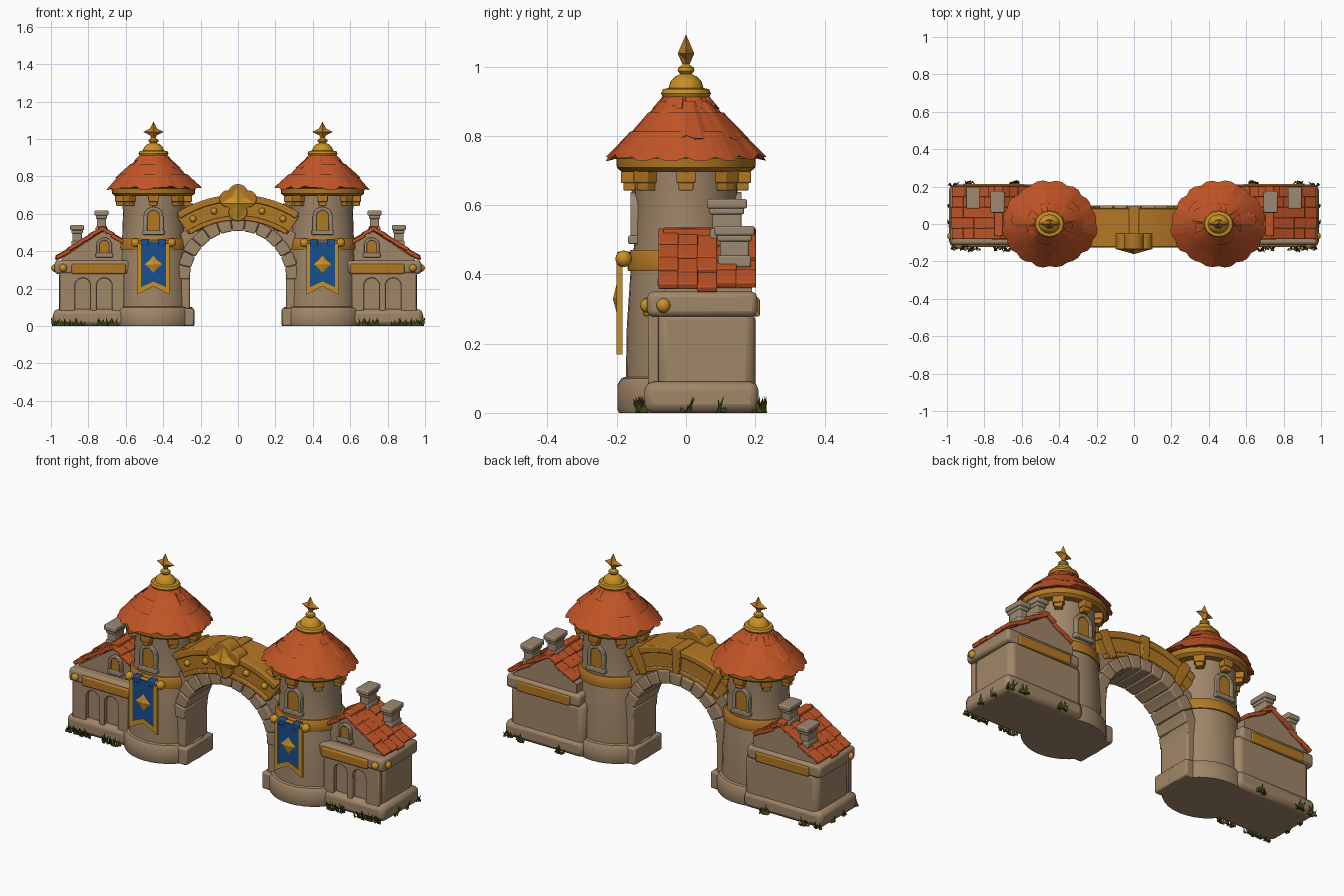
import bpy, bmesh, math, random
from mathutils import Matrix, Vector

random.seed(4)
cube = bpy.data.objects.get("Cube")
if cube:
    bpy.data.objects.remove(cube)


def material(name, rgb):
    m = bpy.data.materials.new(name)
    m.use_nodes = True
    m.diffuse_color = (*rgb, 1)
    m.node_tree.nodes["Principled BSDF"].inputs["Base Color"].default_value = (*rgb, 1)
    return m


STONE = material("warm_stone", (0.35, 0.238, 0.138))
TRIM = material("grey_stone", (0.335, 0.255, 0.17))
ROOF = material("clay_tile", (0.54, 0.09, 0.02))
WOOD = material("golden_wood", (0.45, 0.185, 0.018))
GOLD = material("bright_gold", (0.58, 0.28, 0.018))
BLUE = material("banner_blue", (0.01, 0.078, 0.27))
GRASS = material("dark_grass", (0.055, 0.075, 0.006))
TX, SY = 0.452, 0.9      # tower centre and depth ratio


def finish(name, bm, mat, pair=True, bevel=0.0, smooth=True):
    """Write the mesh to an object, mirrored to both sides when paired."""
    bmesh.ops.recalc_face_normals(bm, faces=bm.faces)
    for f in bm.faces:
        f.smooth = smooth
    for e in bm.edges:
        e.smooth = len(e.link_faces) == 2 and e.calc_face_angle() < math.radians(35)
    for prefix in (["left_", "right_"] if pair else [""]):
        if prefix == "right_":
            bmesh.ops.scale(bm, vec=(-1, 1, 1), verts=bm.verts)
            bmesh.ops.reverse_faces(bm, faces=bm.faces)
        me = bpy.data.meshes.new(prefix + name)
        bm.to_mesh(me)
        me.materials.append(mat)
        ob = bpy.data.objects.new(prefix + name, me)
        bpy.context.collection.objects.link(ob)
        if bevel:
            b = ob.modifiers.new("soft_edges", "BEVEL")
            b.width, b.segments, b.limit_method = bevel, 2, "ANGLE"
    bm.free()


def add_box(bm, x, y, z, turn=Matrix()):
    """Box from (low, high) ranges, turned about its centre."""
    c = Vector([(a + b) / 2 for a, b in (x, y, z)])
    size = [b - a for a, b in (x, y, z)]
    bmesh.ops.create_cube(bm, size=1, matrix=Matrix.Translation(c) @ turn @ Matrix.Diagonal((*size, 1)))


def box(name, mat, x, y, z, bevel=0.01):
    bm = bmesh.new()
    add_box(bm, x, y, z)
    finish(name, bm, mat, True, bevel)


def add_prism(bm, outline, y0, y1):
    rings = [[bm.verts.new((x, y, z)) for x, z in outline] for y in (y0, y1)]
    n = len(outline)
    for r in rings:
        bm.faces.new(r)
    for i in range(n):
        j = (i + 1) % n
        bm.faces.new((rings[0][i], rings[0][j], rings[1][j], rings[1][i]))


def prism(name, mat, outline, y0, y1, bevel=0.0, pair=True):
    bm = bmesh.new()
    add_prism(bm, outline, y0, y1)
    finish(name, bm, mat, pair, bevel)


def lathe(name, mat, profile, segs=32):
    """Turned tower part around the tower axis."""
    bm = bmesh.new()
    vs = [bm.verts.new((r, 0, z)) for r, z in profile]
    es = [bm.edges.new(p) for p in zip(vs, vs[1:])]
    bmesh.ops.spin(bm, geom=vs + es, axis=(0, 0, 1), cent=(0, 0, 0), steps=segs,
                   angle=math.tau, use_duplicate=False)
    bmesh.ops.remove_doubles(bm, verts=bm.verts, dist=0.0005)
    bmesh.ops.transform(bm, matrix=Matrix.Translation((TX, 0, 0)) @ Matrix.Diagonal((1, SY, 1, 1)), verts=bm.verts)
    finish(name, bm, mat)


def arc(r, cz, a0, a1, n=24, cx=0):
    return [(cx + r * math.cos(math.radians(a0 + (a1 - a0) * i / n)),
             cz + r * math.sin(math.radians(a0 + (a1 - a0) * i / n))) for i in range(n + 1)]


def band(r0, r1, cz, a0, a1, n=24):
    return arc(r1, cz, a0, a1, n) + arc(r0, cz, a1, a0, n)


def arch(cx, z0, hw, spring):
    return [(cx - hw, z0)] + arc(hw, spring, 180, 0, 10, cx) + [(cx + hw, z0)]


def star(name, mat, c, big, small, depth, pair=True):
    bm = bmesh.new()
    rim = []
    for i in range(8):
        r, a = (small if i % 2 else big), i * math.pi / 4
        rim.append(bm.verts.new((c[0] + r * math.cos(a), c[1], c[2] + r * math.sin(a))))
    for d in (-depth, depth):
        tip = bm.verts.new((c[0], c[1] + d, c[2]))
        for i in range(8):
            bm.faces.new((rim[i], rim[(i + 1) % 8], tip))
    finish(name, bm, mat, pair, smooth=False)


def studs(name, mat, points, r):
    bm = bmesh.new()
    for p in points:
        bmesh.ops.create_uvsphere(bm, u_segments=12, v_segments=8, radius=r, matrix=Matrix.Translation(p))
    finish(name, bm, mat)


def window(name, cx, z0, hw, spring, y, side):
    outer, inner = arch(cx, z0, hw, spring), arch(cx, z0, hw * 0.62, spring)
    prism(name + "_frame", TRIM, outer + inner[::-1], y + side * 0.014, y - side * 0.03, 0.004)
    prism(name + "_pane", WOOD, inner, y + side * 0.006, y - side * 0.03)
    box(name + "_sill", TRIM, (cx - hw * 1.1, cx + hw * 1.1), (y - 0.02, y + 0.02), (z0 - 0.012, z0 + 0.012), 0.004)


# Round towers
lathe("tower_wall", STONE, [(0, 0), (0.215, 0), (0.22, 0.01), (0.22, 0.082), (0.207, 0.1), (0.193, 0.104),
                            (0.19, 0.25), (0.178, 0.41), (0.167, 0.48), (0.163, 0.6), (0.168, 0.71), (0, 0.71)])
lathe("tower_band", WOOD, [(0.16, 0.41), (0.186, 0.41), (0.188, 0.42), (0.184, 0.462), (0.178, 0.47), (0.15, 0.47)])
lathe("roof_ring", WOOD, [(0.15, 0.695), (0.205, 0.695), (0.222, 0.708), (0.224, 0.735), (0.15, 0.745)])
window("tower_window", TX, 0.50, 0.053, 0.585, -0.147, -1)
window("tower_rear_window", TX, 0.50, 0.053, 0.585, 0.147, 1)

# Brackets under the tower roofs
bm = bmesh.new()
for k in range(8):
    a = k * math.tau / 8
    p = Vector((TX + 0.178 * math.cos(a), 0.178 * SY * math.sin(a), 0.672))
    for w, dz in ((0.056, 0.012), (0.042, -0.01)):
        add_box(bm, (p.x - w / 2, p.x + w / 2), (p.y - w / 2, p.y + w / 2),
                (p.z + dz - 0.02, p.z + dz + 0.02), Matrix.Rotation(a, 4, "Z"))
finish("roof_brackets", bm, WOOD, bevel=0.004)

# Scalloped tile courses of the conical roofs
bm = bmesh.new()
for r0, z0, r1, z1 in ((0.256, 0.735, 0.18, 0.812), (0.2, 0.787, 0.122, 0.867),
                       (0.145, 0.838, 0.085, 0.9), (0.104, 0.88, 0.06, 0.93)):
    n = 48
    rings = [[], [], []]
    for i in range(n):
        if i % 3 == 0:
            dr, dz = random.uniform(-0.008, 0.006), random.uniform(-0.009, 0.007)
        scallop = 0.0 if i % 3 else -0.01
        a = i * math.tau / n
        for ring, r, z in zip(rings, (r1, r0 + dr + scallop, r0 - 0.035), (z1, z0 + dz - scallop, z0 + 0.004)):
            ring.append(bm.verts.new((TX + r * math.cos(a), SY * r * math.sin(a), z)))
    for up, low in zip(rings, rings[1:]):
        for i in range(n):
            bm.faces.new((up[i], up[(i + 1) % n], low[(i + 1) % n], low[i]))
finish("tower_roof", bm, ROOF, smooth=False)

# Gold cap and star finial
lathe("roof_cap", GOLD, [(0, 0.912), (0.075, 0.912), (0.08, 0.922), (0.074, 0.935), (0.056, 0.938), (0.05, 0.957),
                         (0.034, 0.972), (0.018, 0.978), (0.027, 0.988), (0.025, 0.997), (0.013, 1.004), (0, 1.02)], 20)
star("finial", WOOD, (TX, 0, 1.038), 0.055, 0.026, 0.024)


# Banners: a swallow-tailed cloth held in a gold edging
def tail(hw, top, low, notch):
    return [(TX + hw, top), (TX + hw, low), (TX, notch), (TX - hw, low), (TX - hw, top)]


prism("banner_border", GOLD, tail(0.086, 0.44, 0.168, 0.213) + tail(0.066, 0.44, 0.208, 0.238)[::-1], -0.2, -0.184)
prism("banner_cloth", BLUE, tail(0.066, 0.452, 0.208, 0.238), -0.197, -0.186)
star("banner_badge", GOLD, (TX, -0.199, 0.33), 0.047, 0.03, 0.012)
bm = bmesh.new()
bmesh.ops.create_cone(bm, cap_ends=True, segments=12, radius1=0.014, radius2=0.014, depth=0.2,
                      matrix=Matrix.Translation((TX, -0.178, 0.447)) @ Matrix.Rotation(math.pi / 2, 4, "Y"))
finish("banner_rod", bm, WOOD)
studs("rod_knobs", GOLD, [(TX + d, -0.18, 0.445) for d in (-0.097, 0.097)], 0.024)
bm = bmesh.new()
for d in (-0.046, 0.046):
    add_box(bm, (TX + d - 0.02, TX + d + 0.02), (-0.199, -0.16), (0.428, 0.466))
finish("banner_loops", bm, BLUE, bevel=0.006)

# Stone archway
box("arch_pier", STONE, (0.257, 0.45), (-0.105, 0.1), (0, 0.36))
box("arch_pier_foot", STONE, (0.234, 0.45), (-0.125, 0.12), (0, 0.095))
bm = bmesh.new()
for k in range(13):
    a0 = 180 * k / 13
    r = random.uniform(0.32, 0.333)
    add_prism(bm, band(0.258, r, 0.25, a0 + 0.3, a0 + 13.5, 3), -0.112, 0.1)
finish("arch_stones", bm, STONE, False, 0.006)
prism("arch_filling", STONE, arc(0.5, 0.10, 52, 128) + arc(0.27, 0.25, 165, 15), -0.085, 0.075, pair=False)

# Golden span over the arch
prism("span_beam", WOOD, band(0.47, 0.585, 0.10, 56, 124), -0.105, 0.075, 0.005, False)
prism("span_top_moulding", WOOD, band(0.565, 0.602, 0.10, 57, 123), -0.125, 0.085, 0.006, False)
prism("span_lower_moulding", WOOD, band(0.465, 0.49, 0.10, 57, 123), -0.12, 0.085, 0.005, False)
bm = bmesh.new()
for a in (64, 90, 116):
    add_prism(bm, band(0.46, 0.61, 0.10, a - 2.5, a + 2.5, 3), -0.1, 0.093)
finish("span_clamps", bm, WOOD, False, 0.004)
studs("span_studs", GOLD, [(0.53 * math.cos(a), -0.108, 0.1 + 0.53 * math.sin(a))
                           for a in (math.radians(76), math.radians(63))], 0.018)
bm = bmesh.new()
for x, z, r in ((0, 0.705, 0.054), (-0.055, 0.68, 0.045), (0.055, 0.68, 0.045), (0, 0.61, 0.05)):
    add_prism(bm, arc(r, z, 0, 345, 23, x), -0.135, -0.05)
finish("crest_plate", bm, WOOD, False, 0.006)
star("crest_star", GOLD, (0, -0.135, 0.655), 0.092, 0.048, 0.026, False)

# Side houses
box("house_wall", STONE, (0.5, 0.958), (-0.085, 0.2), (0, 0.3), 0.03)
box("house_foot", STONE, (0.5, 0.988), (-0.12, 0.21), (0, 0.09), 0.025)
box("house_cornice", STONE, (0.52, 0.98), (-0.112, 0.206), (0.278, 0.35), 0.016)
arcade = [(0.955, 0.08), (0.955, 0.285), (0.61, 0.285), (0.61, 0.08)]
for cx in (0.715, 0.83):
    arcade += arch(cx, 0.08, 0.042, 0.215)
prism("house_arcade", STONE, arcade, -0.11, -0.08, 0.004)
box("front_beam", WOOD, (0.6, 0.89), (-0.124, -0.1), (0.278, 0.332), 0.008)
box("rear_beam", WOOD, (0.58, 0.91), (0.19, 0.213), (0.278, 0.332), 0.006)
studs("house_studs", GOLD, [(0.935, -0.112, 0.31), (0.978, -0.065, 0.31)], 0.021)
prism("house_gable", STONE, [(0.55, 0.34), (0.945, 0.34), (0.945, 0.36), (0.725, 0.505), (0.55, 0.4)], -0.06, 0.19)
window("gable_window", 0.715, 0.378, 0.042, 0.432, -0.062, -1)

# Overlapping roof tiles on both slopes
bm = bmesh.new()
ridge = Vector((0.725, 0, 0.518))
for eave, rows in ((Vector((0.965, 0, 0.362)), 4), (Vector((0.565, 0, 0.415)), 3)):
    run = eave - ridge
    step, tilt = run.length / rows, math.atan2(-run.z, run.x)
    for i in range(rows):
        for k in range(5):
            c = ridge + run * ((i + 0.5) / rows)
            y = -0.08 + 0.056 * k
            w, lift = step * random.uniform(0.55, 0.66), random.uniform(-0.005, 0.008)
            add_box(bm, (c.x - w, c.x + w), (y, y + 0.058), (c.z + lift - 0.01, c.z + lift + 0.01),
                    Matrix.Rotation(tilt + 0.07 * (1 if run.x < 0 else -1), 4, "Y"))
add_box(bm, (0.702, 0.748), (-0.065, 0.2), (0.506, 0.533), Matrix.Rotation(0.1, 4, "Y"))
finish("house_roof", bm, ROOF, bevel=0.004)

# Chimneys
bm = bmesh.new()
for x, low, top, y in ((0.73, 0.48, 0.618, 0.118), (0.86, 0.42, 0.54, 0.14)):
    for hw, hd, a, b in ((0.025, 0.042, low, top), (0.037, 0.058, top - 0.028, top),
                         (0.03, 0.05, top - 0.045, top - 0.025), (0.031, 0.048, low, top - 0.085)):
        add_box(bm, (x - hw, x + hw), (y - hd, y + hd), (a, b))
finish("chimneys", bm, TRIM, bevel=0.006)

# Grass tufts along the house foot
bm = bmesh.new()
for x, y in ((0.95, -0.125), (0.9, -0.13), (0.85, -0.128), (0.73, -0.13), (0.67, -0.132), (0.982, 0.0),
             (0.982, 0.1), (0.97, 0.205), (0.89, 0.218), (0.64, 0.216)):
    for k in range(12):
        h = random.uniform(0.025, 0.055)
        lean = Matrix.Rotation(random.uniform(-0.5, 0.5), 4, "X") @ Matrix.Rotation(random.uniform(-0.5, 0.5), 4, "Y")
        p = (min(x + random.uniform(-0.028, 0.028), 0.987), y + random.uniform(-0.01, 0.01), 0)
        bmesh.ops.create_cone(bm, cap_ends=True, segments=3, radius1=0.008, radius2=0, depth=h,
                              matrix=Matrix.Translation(p) @ lean @ Matrix.Translation((0, 0, h / 2)))
for v in bm.verts:
    v.co.x, v.co.z = min(v.co.x, 1), max(v.co.z, 0)
finish("grass_tufts", bm, GRASS, smooth=False)
